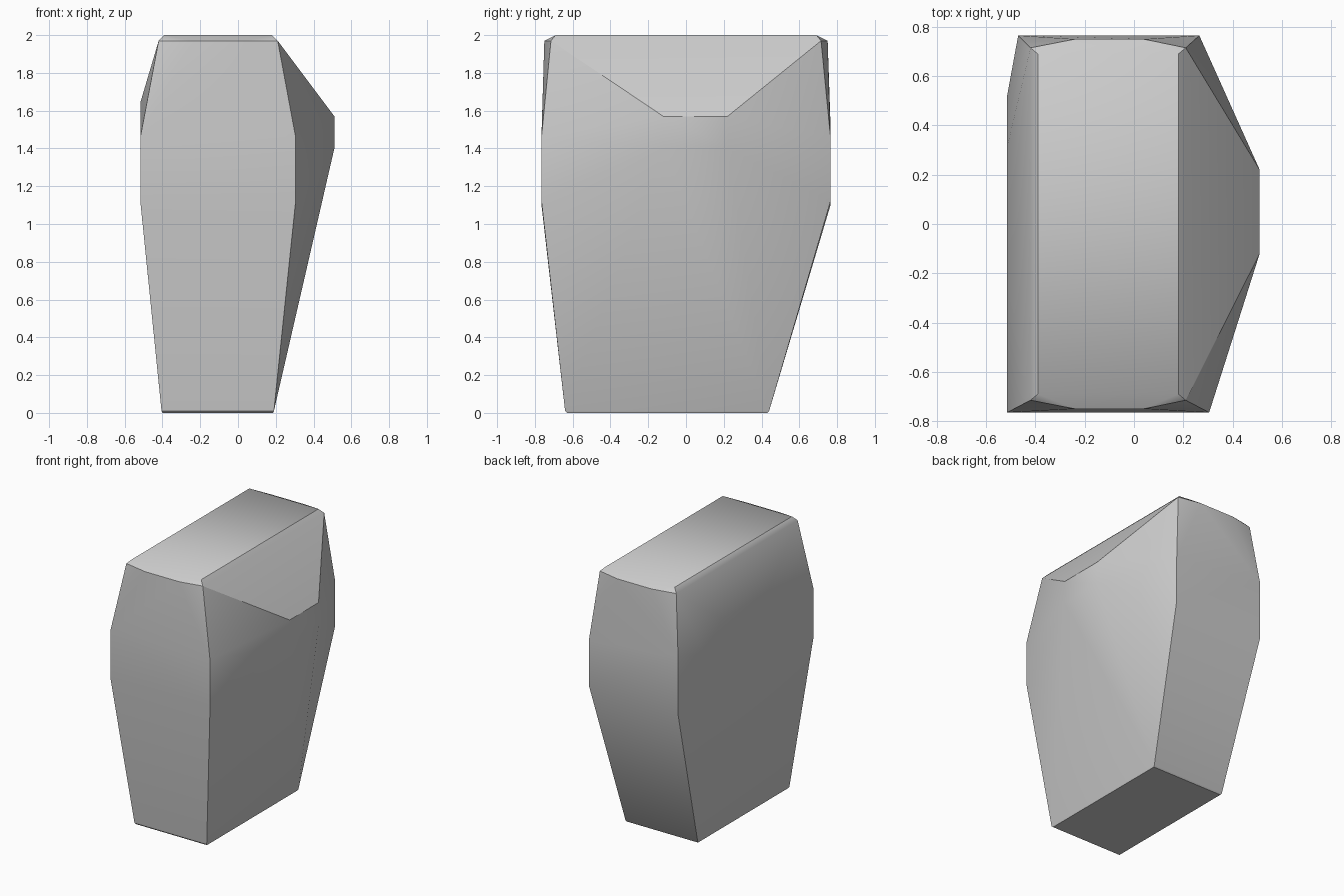
import bpy
import bmesh
import math

default_cube = bpy.data.objects.get("Cube")
if default_cube:
    bpy.data.objects.remove(default_cube, do_unlink=True)

# One plain stone colour
stone_grey = bpy.data.materials.new("stone_grey")
stone_grey.use_nodes = True
stone_colour = (0.6, 0.6, 0.6, 1)
stone_grey.diffuse_color = stone_colour
shader = stone_grey.node_tree.nodes["Principled BSDF"]
shader.inputs["Base Color"].default_value = stone_colour

rock_mesh = bmesh.new()


def add_corners(x_range, y_range, z_range):
    """Add a vertex at every combination of the given coordinates."""
    for x in x_range:
        for y in y_range:
            for z in z_range:
                rock_mesh.verts.new((x, y, z))


# Narrow base and its tiny chamfer
add_corners((-0.4, 0.185), (-0.63, 0.43), (0,))
add_corners((-0.405, 0.19), (-0.64, 0.44), (0.01,))

# Flat top, the chamfer below it and its bowed ends
add_corners((-0.39, 0.18), (-0.69, 0.69), (2,))
add_corners((-0.42, 0.21), (-0.715, 0.715), (1.97,))
add_corners((-0.24, 0.04), (-0.75, 0.75), (1.97,))

# Upright corners at the widest part, front then back
add_corners((-0.515,), (-0.765,), (1.1, 1.47))
add_corners((0.305,), (-0.765,), (1.12, 1.46))
add_corners((-0.47,), (0.765,), (1.1, 1.53))
add_corners((0.265,), (0.765,), (1.12, 1.46))

# Bulging facets on the two long sides
add_corners((0.51,), (-0.12, 0.22), (1.4, 1.57))
add_corners((-0.515,), (-0.22, 0.31), (1.65,))
add_corners((-0.515,), (0.52,), (1.12, 1.47))

# Wrap the corners in a faceted stone block
hull = bmesh.ops.convex_hull(rock_mesh, input=rock_mesh.verts)
unused = set(hull["geom_interior"]) | set(hull["geom_unused"])
loose = [item for item in unused if isinstance(item, bmesh.types.BMVert)]
bmesh.ops.delete(rock_mesh, geom=loose, context="VERTS")
bmesh.ops.dissolve_limit(rock_mesh, angle_limit=math.radians(1),
                         verts=rock_mesh.verts, edges=rock_mesh.edges)
bmesh.ops.recalc_face_normals(rock_mesh, faces=rock_mesh.faces)

mesh = bpy.data.meshes.new("rock_block")
rock_mesh.to_mesh(mesh)
rock_mesh.free()
mesh.materials.append(stone_grey)
rock_block = bpy.data.objects.new("rock_block", mesh)
bpy.context.collection.objects.link(rock_block)

# Soften shallow creases while the main edges stay crisp
bpy.ops.object.select_all(action="DESELECT")
rock_block.select_set(True)
bpy.context.view_layer.objects.active = rock_block
bpy.ops.object.shade_smooth_by_angle(angle=math.radians(30))
